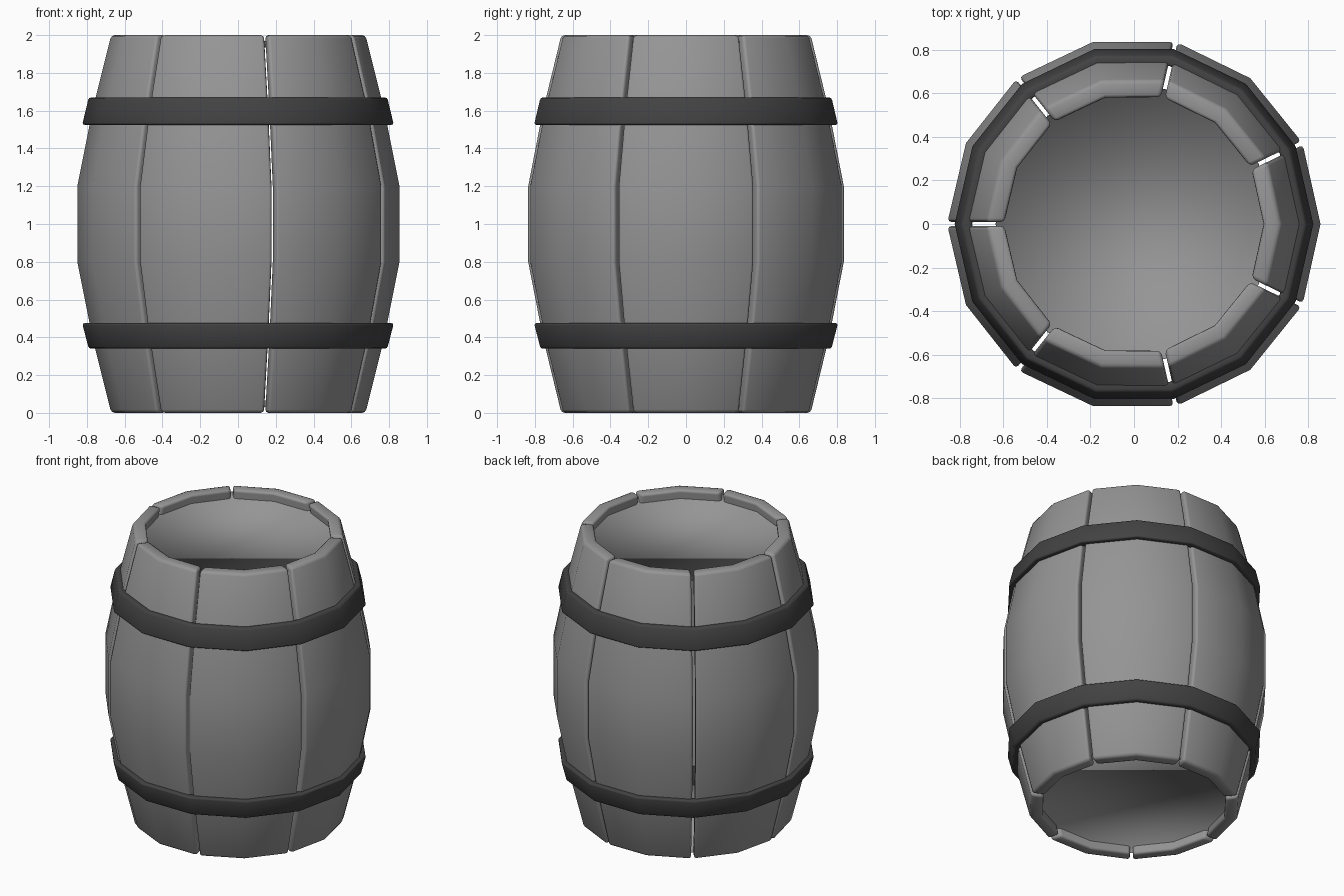
import bpy, bmesh
from math import cos, sin, pi

cube = bpy.data.objects.get("Cube")
if cube:
    bpy.data.objects.remove(cube)

SIDES = 14
STEP = 2 * pi / SIDES
GAP = 0.009


def material(name, value):
    mat = bpy.data.materials.new(name)
    mat.use_nodes = True
    colour = (value, value, value, 1)
    mat.diffuse_color = colour
    mat.node_tree.nodes["Principled BSDF"].inputs["Base Color"].default_value = colour
    return mat


def finish(name, bm, mat, bevel=0, fix_normals=True):
    """Turn a bmesh into a smooth object with optional rounded edges."""
    if fix_normals:
        bmesh.ops.recalc_face_normals(bm, faces=bm.faces)
    for face in bm.faces:
        face.smooth = True
    mesh = bpy.data.meshes.new(name)
    bm.to_mesh(mesh)
    bm.free()
    mesh.materials.append(mat)
    obj = bpy.data.objects.new(name, mesh)
    bpy.context.collection.objects.link(obj)
    if bevel:
        mod = obj.modifiers.new("rounded_edges", "BEVEL")
        mod.width = bevel
        mod.segments = 2
        mod.limit_method = "ANGLE"
        mod.angle_limit = 0.7
    return obj


def ring(bm, radius, z):
    return [bm.verts.new((radius * cos(i * STEP), radius * sin(i * STEP), z))
            for i in range(SIDES)]


def bridge(bm, a, b):
    for i in range(SIDES):
        j = (i + 1) % SIDES
        bm.faces.new((a[i], a[j], b[j], b[i]))


wood = material("grey_wood", 0.3)
iron = material("dark_iron", 0.055)

# Staves: a closed bulging profile swept over two sides of the barrel
outer = [(0.675, 0), (0.775, 0.4), (0.855, 0.8), (0.855, 1.2), (0.775, 1.6), (0.675, 2)]
inner = [(r - 0.085, z) for r, z in reversed(outer)]
profile = outer + inner
rows = len(outer)


def stave(index):
    bm = bmesh.new()
    columns = []
    for side in (-1, 0, 1):
        angle = (2 * index + side) * STEP
        shift = -side * GAP
        columns.append([bm.verts.new((r * cos(angle) - shift * sin(angle),
                                      r * sin(angle) + shift * cos(angle), z))
                        for r, z in profile])
    count = len(profile)
    for left, right in zip(columns, columns[1:]):
        for i in range(count):
            j = (i + 1) % count
            bm.faces.new((left[i], right[i], right[j], left[j]))
    # Side faces between the outer and inner profile
    for col in (columns[0], columns[-1]):
        for i in range(rows - 1):
            bm.faces.new((col[i], col[i + 1], col[count - 2 - i], col[count - 1 - i]))
    finish(f"stave_{index + 1}", bm, wood, 0.018)


for k in range(SIDES // 2):
    stave(k)


# Hoops: sloped bands, the wide edge towards the middle
def hoop(name, z_wide, z_narrow):
    bm = bmesh.new()
    section = [(0.825, z_wide), (0.79, z_narrow), (0.74, z_narrow), (0.765, z_wide)]
    rings = [ring(bm, r, z) for r, z in section]
    for a, b in zip(rings, rings[1:] + rings[:1]):
        bridge(bm, a, b)
    finish(name, bm, iron, 0.012)


hoop("upper_hoop", 1.525, 1.67)
hoop("lower_hoop", 0.475, 0.34)


# Heads: recessed discs with a short lip hidden in the staves
def head(name, z, lip_z):
    bm = bmesh.new()
    disc = ring(bm, 0.63, z)
    lip = ring(bm, 0.635, lip_z)
    bm.faces.new(disc)
    bridge(bm, lip, disc)
    if lip_z < z:
        bmesh.ops.reverse_faces(bm, faces=bm.faces)
    finish(name, bm, wood, fix_normals=False)


head("top_head", 1.935, 1.97)
head("bottom_head", 0.065, 0.03)
